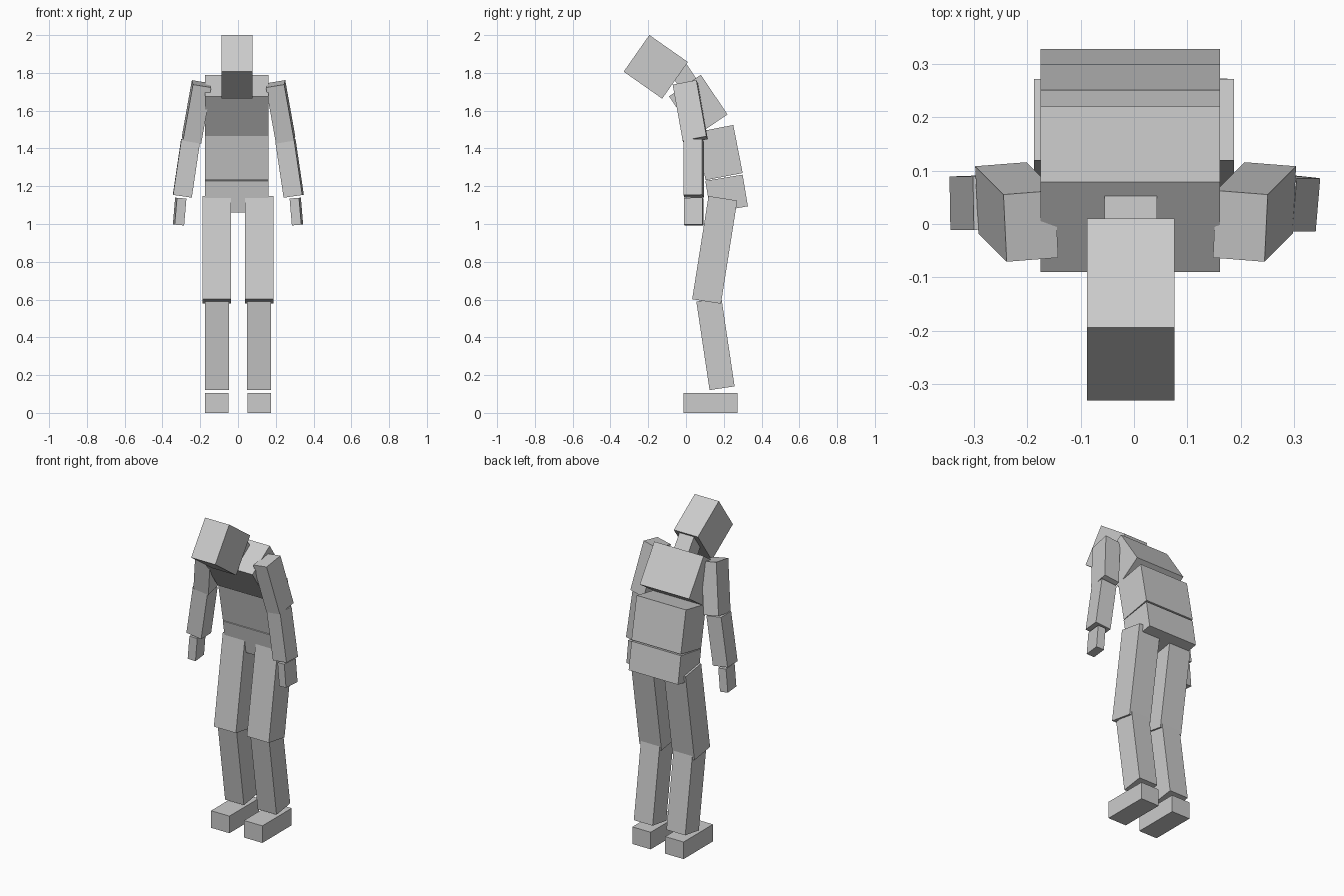
import bpy, math
from mathutils import Vector, Matrix

if "Cube" in bpy.data.objects:
    bpy.data.objects.remove(bpy.data.objects["Cube"])

grey = bpy.data.materials.new("light_grey")
grey.diffuse_color = (0.6, 0.6, 0.6, 1)
grey.use_nodes = True
grey.node_tree.nodes["Principled BSDF"].inputs["Base Color"].default_value = grey.diffuse_color


def box(name, centre, size, rot):
    """Box with its size baked into the mesh, placed with a rotation matrix."""
    bpy.ops.mesh.primitive_cube_add(size=1)
    ob = bpy.context.object
    ob.name = ob.data.name = name
    ob.data.transform(Matrix.Diagonal((*size, 1)))
    ob.matrix_world = Matrix.Translation(centre) @ rot.to_4x4()
    ob.data.materials.append(grey)


def tilted(name, centre, size, pitch=0):
    """Box pitched about the x axis, in degrees."""
    box(name, centre, size, Matrix.Rotation(math.radians(pitch), 3, 'X'))


def limb(name, top, bottom, width, depth, yaw):
    """Box running between two points, its depth turned by yaw degrees."""
    top, bottom = Vector(top), Vector(bottom)
    z = (top - bottom).normalized()
    a = math.radians(yaw)
    x = Vector((-math.sin(a), math.cos(a), 0)).cross(z).normalized()
    y = z.cross(x)
    rot = Matrix((x, y, z)).transposed()
    box(name, (top + bottom) / 2, (width, depth, (top - bottom).length), rot)


# Head, neck and hunched trunk
tilted("head", (-0.006, -0.16, 1.832), (0.164, 0.249, 0.237), -35)
tilted("neck", (-0.006, -0.006, 1.77), (0.099, 0.10, 0.126), 34)
tilted("chest", (-0.007, 0.065, 1.628), (0.336, 0.203, 0.253), 34)
tilted("abdomen", (-0.007, 0.177, 1.378), (0.336, 0.20, 0.259), 11)
tilted("pelvis", (-0.007, 0.215, 1.161), (0.336, 0.20, 0.17), 9.5)

for side, s in (("left", -1), ("right", 1)):
    # Legs
    tilted(side + "_thigh", (s * 0.112, 0.152, 0.863), (0.15, 0.154, 0.553), -9)
    tilted(side + "_shin", (s * 0.111, 0.156, 0.365), (0.128, 0.134, 0.474), 8.5)
    tilted(side + "_foot", (s * 0.112, 0.13, 0.0525), (0.125, 0.285, 0.105))
    # Arms
    limb(side + "_upper_arm", (s * 0.196 + 0.003, -0.004, 1.742),
         (s * 0.249 + 0.003, 0.049, 1.445), 0.098, 0.128, -s * 4.5)
    limb(side + "_forearm", (s * 0.251, 0.04, 1.443),
         (s * 0.295, 0.04, 1.147), 0.10, 0.10, -2 - s * 3)
    limb(side + "_hand", (s * 0.303, 0.04, 1.137),
         (s * 0.315, 0.04, 0.995), 0.05, 0.098, -s * 6)
